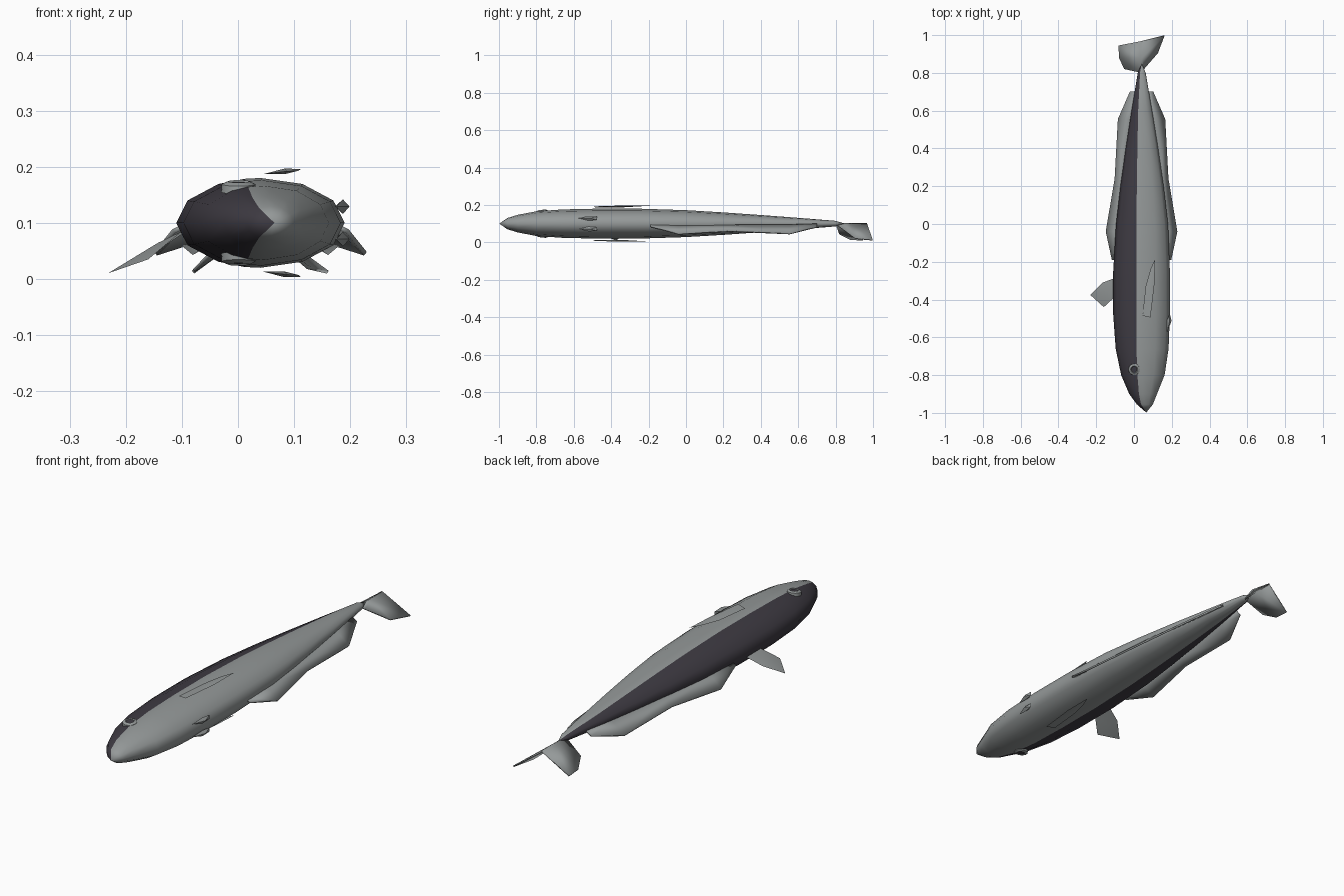
import bpy, bmesh, math
from mathutils import Vector

if "Cube" in bpy.data.objects:
    bpy.data.objects.remove(bpy.data.objects["Cube"])

CX, CZ = 0.04, 0.10   # body axis


def material(name, rgb):
    m = bpy.data.materials.new(name)
    m.diffuse_color = (*rgb, 1)
    m.use_nodes = True
    m.node_tree.nodes["Principled BSDF"].inputs["Base Color"].default_value = m.diffuse_color
    return m


GREY = material("pale grey", (0.30, 0.32, 0.32))
DARK = material("dark slate", (0.048, 0.043, 0.055))


def make(name, verts, faces, mats, angle=40):
    me = bpy.data.meshes.new(name)
    me.from_pydata([tuple(v) for v in verts], [], faces)
    bm = bmesh.new()
    bm.from_mesh(me)
    bmesh.ops.recalc_face_normals(bm, faces=bm.faces)
    bm.to_mesh(me)
    bm.free()
    ob = bpy.data.objects.new(name, me)
    bpy.context.collection.objects.link(ob)
    for m in mats:
        me.materials.append(m)
    bpy.ops.object.select_all(action='DESELECT')
    ob.select_set(True)
    bpy.context.view_layer.objects.active = ob
    bpy.ops.object.shade_smooth_by_angle(angle=math.radians(angle))
    return ob


def fin(name, root, edge, thick=0.008):
    """Sheet between a root line and an outer edge, given thickness."""
    n = len(root)
    faces = [(i, i + 1, n + i + 1, n + i) for i in range(n - 1)]
    ob = make(name, root + edge, faces, [GREY])
    s = ob.modifiers.new("thickness", 'SOLIDIFY')
    s.thickness, s.offset = thick, 0
    return ob


def lens(name, outline, half, mats=(GREY,)):
    """Pillow-shaped blade: outline with a raised centre on both sides."""
    n = len(outline)
    pts = [Vector(p) for p in outline]
    mid = sum(pts, Vector()) / n
    up = Vector(half)
    faces = []
    for i in range(n):
        j = (i + 1) % n
        faces += [(i, j, n), (j, i, n + 1)]
    return make(name, pts + [mid + up, mid - up], faces, list(mats))


# body: rows of y, left x, right x, half height, x of the colour border
rows = [(-0.955, 0.015, 0.10, 0.030, 0.034), (-0.90, -0.025, 0.122, 0.047, 0.026),
        (-0.80, -0.068, 0.162, 0.066, 0.018), (-0.66, -0.097, 0.183, 0.076, 0.013),
        (-0.48, -0.11, 0.19, 0.080, 0.012), (-0.25, -0.11, 0.19, 0.080, 0.012),
        (0.0, -0.095, 0.18, 0.072, 0.013), (0.2, -0.072, 0.157, 0.060, 0.015),
        (0.4, -0.044, 0.128, 0.046, 0.018), (0.6, -0.013, 0.096, 0.031, 0.022),
        (0.8, 0.02, 0.062, 0.015, 0.032)]
verts, faces, N = [], [], 14
for y, x0, x1, h, border in rows:
    c, a = (x0 + x1) / 2, (x1 - x0) / 2
    t = min(max(math.degrees(math.acos((border - c) / a)), 92), 118)
    for deg in (0, 30, 60, 90, t, 120, 150, 180, 210, 240, 360 - t, 270, 300, 330):
        r = math.radians(deg)
        verts.append((c + a * math.cos(r), y, CZ + h * math.sin(r)))
for k in range(len(rows) - 1):
    for i in range(N):
        j = (i + 1) % N
        faces.append((k * N + i, k * N + j, (k + 1) * N + j, (k + 1) * N + i))
verts += [(0.065, -0.998, CZ), (0.041, 0.85, CZ)]
last = (len(rows) - 1) * N
for i in range(N):
    j = (i + 1) % N
    faces += [(j, i, len(verts) - 2), (last + i, last + j, len(verts) - 1)]
body = make("body", verts, faces, [GREY, DARK], 60)
for p, f in zip(body.data.polygons, faces):      # dark back on the -x side
    p.material_index = int(all(4 <= v % N <= 10 for v in f if v < len(verts) - 2))

# long fins along both edges, drooping downward
long_y = (-0.19, -0.04, 0.24, 0.555, 0.70)
for side, label in ((1, "right"), (-1, "left")):
    root = [(CX + side * d, y, z) for y, d, z in
            zip(long_y, (0.135, 0.125, 0.10, 0.055, 0.035), (0.095, 0.095, 0.095, 0.095, 0.098))]
    edge = [(CX + side * d, y, z) for y, d, z in
            zip(long_y, (0.155, 0.187, 0.14, 0.123, 0.06), (0.085, 0.045, 0.060, 0.046, 0.082))]
    fin("long_fin_" + label, root, edge)

# thin blades above and below, small belly fins, and eyes, mirrored in z
for s, label in ((1, "upper"), (-1, "lower")):
    blade = [(0.045, -0.485, 0.087), (0.087, -0.495, 0.092), (0.108, -0.32, 0.093),
             (0.112, -0.185, 0.096), (0.087, -0.24, 0.094), (0.062, -0.33, 0.089)]
    lens("blade_fin_" + label, [(x, y, CZ + s * z) for x, y, z in blade], (0, 0, 0.005))

    z = CZ + s * 0.029
    lens("belly_fin_" + label,
         [(0.175, -0.575, z), (0.187, -0.52, z + 0.013), (0.19, -0.475, z + 0.009),
          (0.19, -0.475, z - 0.009), (0.187, -0.52, z - 0.013)], (0.013, 0, 0))

    # eye: pale ring stepping up to a dark pupil
    ev, ef, M = [], [], 16
    steps = ((0.031, 0.055), (0.030, 0.069), (0.019, 0.074), (0.016, 0.071))
    for r, h in steps:
        for i in range(M):
            a = 2 * math.pi * i / M
            ev.append((0.001 + r * math.cos(a), -0.77 + r * math.sin(a),
                       CZ + s * (h + 0.12 * r * math.sin(a))))
    for k in range(3):
        for i in range(M):
            j = (i + 1) % M
            ef.append((k * M + i, k * M + j, (k + 1) * M + j, (k + 1) * M + i))
    ef += [tuple(range(3 * M, 4 * M)), tuple(reversed(range(M)))]
    eye = make("eye_" + label, ev, ef, [GREY, DARK])
    eye.data.polygons[3 * M].material_index = 1

# back fin, sticking out of the dark side
lens("back_fin", [(-0.085, -0.28, 0.09), (-0.165, -0.31, 0.050), (-0.232, -0.375, 0.010),
                  (-0.16, -0.44, 0.035), (-0.10, -0.385, 0.085)], (0.005, 0, 0.010))

# tail: two lobes folded down from a ridge
fin("tail_right", [(0.04, 0.80, 0.10), (0.04, 0.88, 0.10), (0.04, 0.968, 0.10)],
    [(0.055, 0.825, 0.08), (0.125, 0.905, 0.02), (0.16, 0.998, 0.012)], 0.006)
fin("tail_left", [(0.04, 0.80, 0.10), (0.04, 0.88, 0.10), (0.04, 0.968, 0.10)],
    [(-0.05, 0.82, 0.045), (-0.078, 0.88, 0.015), (-0.08, 0.945, 0.012)], 0.006)
